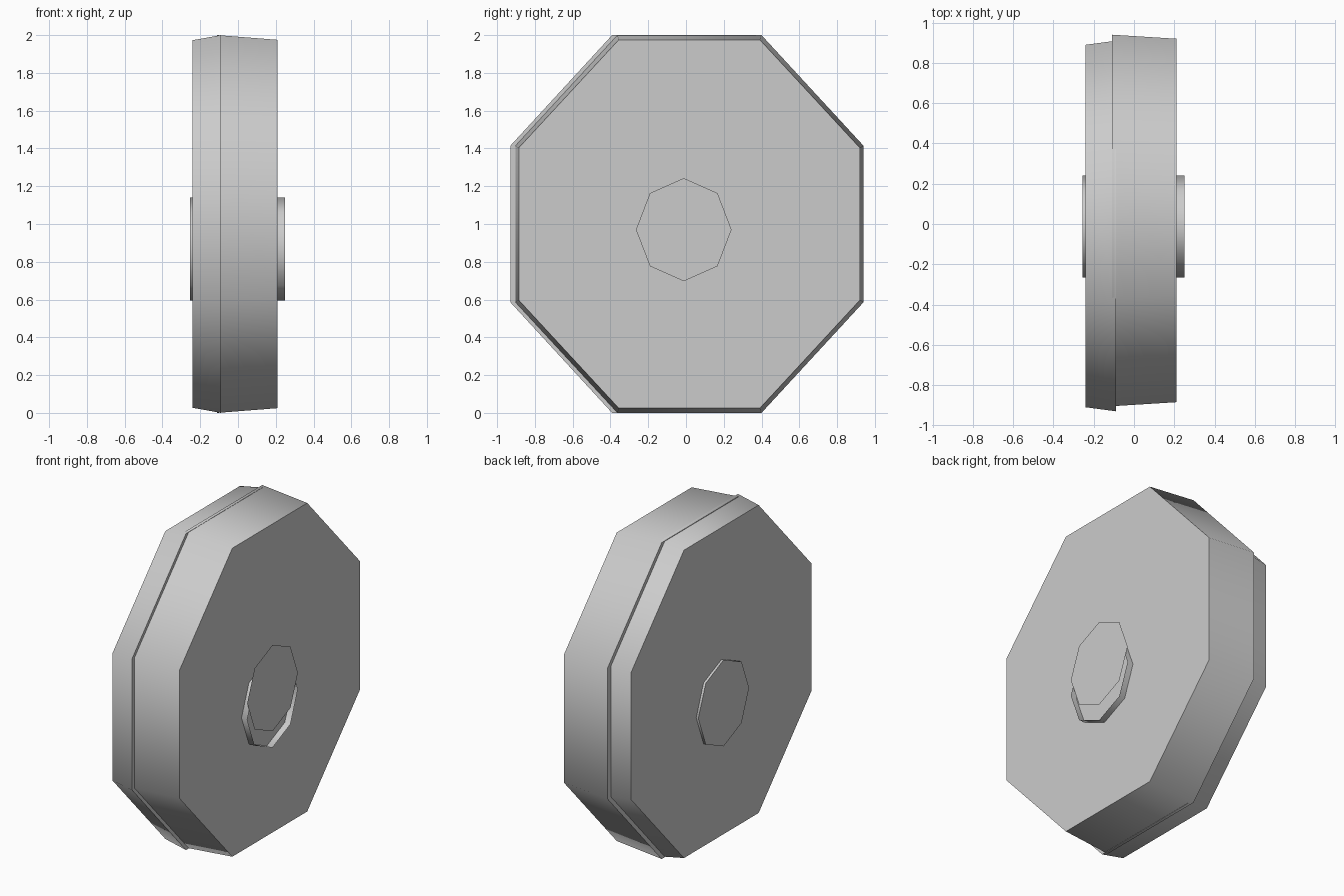
import bpy
import math

if "Cube" in bpy.data.objects:
    bpy.data.objects.remove(bpy.data.objects["Cube"])


def ring(x, cy, cz, ry, rz, turn):
    """Eight points of an octagon in the plane at x."""
    return [(x, cy + ry * math.cos(math.radians(45 * i + turn)),
             cz + rz * math.sin(math.radians(45 * i + turn))) for i in range(8)]


def make(name, rings, caps):
    """Skin octagon rings, closing the chosen ends ('start', 'end')."""
    verts = [p for r in rings for p in r]
    faces = []
    for k in range(len(rings) - 1):
        a = 8 * k
        faces += [(a + i, a + (i + 1) % 8, a + 8 + (i + 1) % 8, a + 8 + i)[::-1]
                  for i in range(8)]
    if "start" in caps:
        faces.append(tuple(reversed(range(8))))
    if "end" in caps:
        faces.append(tuple(range(len(verts) - 8, len(verts))))
    # winding: rings run counter-clockwise seen from +x, so walls face outward
    faces = [f if len(f) == 8 else f[::-1] for f in faces]
    mesh = bpy.data.meshes.new(name)
    mesh.from_pydata(verts, [], faces)
    obj = bpy.data.objects.new(name, mesh)
    bpy.context.collection.objects.link(obj)
    bpy.ops.object.select_all(action="DESELECT")
    obj.select_set(True)
    bpy.context.view_layer.objects.active = obj
    bpy.ops.object.shade_smooth_by_angle(angle=math.radians(50))
    return obj


K = 1 / math.cos(math.radians(22.5))  # flat-to-flat radius -> corner radius


def slab(x, cy, half_y, half_z):
    return ring(x, cy, 1.0, half_y * K, half_z * K, 22.5)


# Two tapered halves of the wheel, slightly offset and overlapping at the seam
make("wheel_right_half", [slab(-0.11, 0.0175, 0.9225, 1.0),
                          slab(0.21, 0.0175, 0.9025, 0.975)], ("start", "end"))
make("wheel_left_half", [slab(-0.24, -0.01, 0.90, 0.973),
                         slab(-0.09, -0.01, 0.92, 1.0)], ("start", "end"))


def hub(x, cz):
    return ring(x, -0.012, cz, 0.253, 0.273, 0)


# Axle tube, closed on the left and open on the right
make("axle_hub", [hub(-0.255, 0.867), hub(0.25, 0.867)], ("start",))

# Loose flat cap sitting higher than the open end of the hub
make("hub_cap", [hub(0.25, 0.97)], ("end",))
